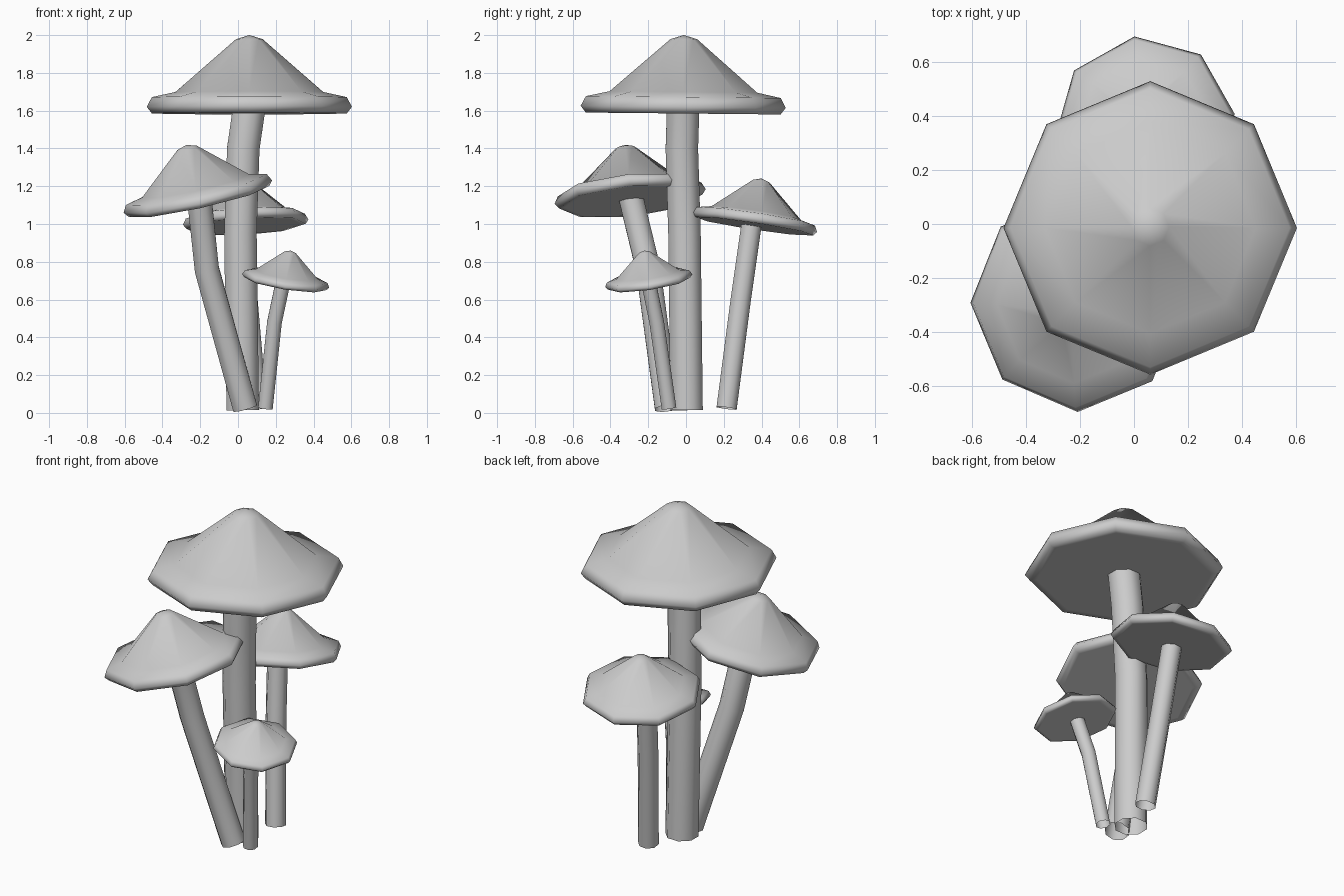
import bpy, bmesh, math
from mathutils import Vector

cube = bpy.data.objects.get("Cube")
if cube:
    bpy.data.objects.remove(cube, do_unlink=True)

SIDES = 8
GREY = (0.6, 0.6, 0.6, 1.0)
mat = bpy.data.materials.new("plain grey")
mat.use_nodes = True
mat.diffuse_color = GREY
mat.node_tree.nodes["Principled BSDF"].inputs["Base Color"].default_value = GREY


def ring(bm, centre, radius, quat, turn=0.0):
    """Octagon of vertices facing along the rotated z axis."""
    verts = []
    for i in range(SIDES):
        a = turn + math.tau * i / SIDES
        verts.append(bm.verts.new(centre + quat @ Vector((math.cos(a), math.sin(a), 0)) * radius))
    return verts


def bridge(bm, low, high):
    for i in range(SIDES):
        j = (i + 1) % SIDES
        bm.faces.new((low[i], low[j], high[j], high[i]))


def finish(bm, name, angle):
    mesh = bpy.data.meshes.new(name)
    bm.to_mesh(mesh)
    bm.free()
    mesh.materials.append(mat)
    obj = bpy.data.objects.new(name, mesh)
    bpy.context.collection.objects.link(obj)
    bpy.ops.object.select_all(action="DESELECT")
    obj.select_set(True)
    bpy.context.view_layer.objects.active = obj
    bpy.ops.object.shade_smooth_by_angle(angle=math.radians(angle))


# Cap profile (radius, height) as a fraction of the cap radius
CAP_PROFILE = [(0.88, 0), (0.95, 0), (1, 0.065), (0.95, 0.16), (0.72, 0.21), (0.13, 0.725)]
CAP_TOP = 0.765


def make_cap(name, base, radius, slope, turn):
    """Faceted cap whose rim climbs by slope along x and y."""
    bm = bmesh.new()
    base = Vector(base)
    normal = Vector((-slope[0], -slope[1], 1)).normalized()
    quat = Vector((0, 0, 1)).rotation_difference(normal)
    rings = [ring(bm, base + normal * h * radius, r * radius, quat, math.radians(turn))
             for r, h in CAP_PROFILE]
    bm.faces.new(rings[0][::-1])
    for low, high in zip(rings, rings[1:]):
        bridge(bm, low, high)
    tip = bm.verts.new(base + normal * CAP_TOP * radius)
    for i in range(SIDES):
        bm.faces.new((rings[-1][i], rings[-1][(i + 1) % SIDES], tip))
    finish(bm, name, 80)


def make_stem(name, path, radius):
    """Open octagonal tube along a path."""
    bm = bmesh.new()
    pts = [Vector(p) for p in path]
    rings = []
    for i, p in enumerate(pts):
        along = (pts[min(i + 1, len(pts) - 1)] - pts[max(i - 1, 0)]).normalized()
        quat = Vector((0, 0, 1)).rotation_difference(along)
        rings.append(ring(bm, p, radius, quat, math.pi / SIDES))
    for low, high in zip(rings, rings[1:]):
        bridge(bm, low, high)
    finish(bm, name, 60)


# Tall mushroom in the middle
make_cap("tall_cap", (0.06, -0.015, 1.585), 0.543, (0, -0.01), 0)
make_stem("tall_stem", [(0.025, 0.003, 0.015), (0.013, -0.008, 0.95),
                        (0.028, -0.022, 1.4), (0.06, -0.015, 1.62)], 0.093)

# Leaning mushroom at the front
make_cap("front_cap", (-0.207, -0.293, 1.12), 0.402, (0.22, 0.1), 0)
make_stem("front_stem", [(0.038, -0.1, 0.025), (-0.165, -0.2, 0.76), (-0.205, -0.292, 1.14)], 0.07)

# Middle-sized mushroom at the back
make_cap("back_cap", (0.042, 0.362, 0.988), 0.335, (0.06, -0.15), 7)
make_stem("back_stem", [(0.1, 0.215, 0.025), (0.05, 0.29, 0.6), (0.02, 0.35, 1.02)], 0.058)

# Smallest mushroom at the side
make_cap("small_cap", (0.25, -0.195, 0.685), 0.233, (-0.16, 0.15), 0)
make_stem("small_stem", [(0.145, -0.09, 0.025), (0.193, -0.155, 0.48), (0.24, -0.2, 0.7)], 0.042)
